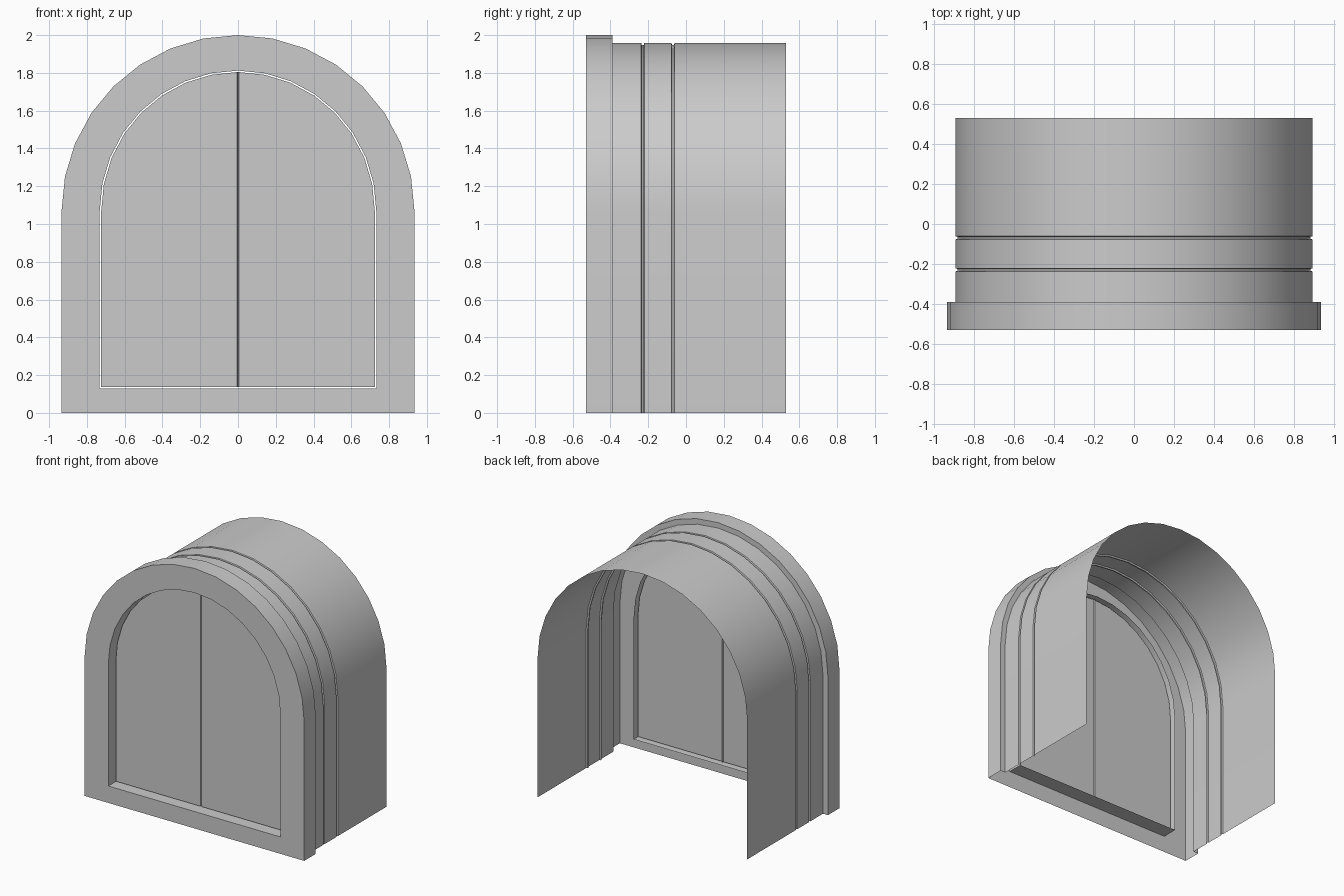
import bpy
from math import sin, cos, pi

if "Cube" in bpy.data.objects:
    bpy.data.objects.remove(bpy.data.objects["Cube"])

SPRING = 1.07   # height where the arches begin
SEG = 16        # sides of each half circle


def arch(half, top, base, y):
    """Arch outline, from bottom right over the top to bottom left."""
    pts = [(half, y, base)]
    for i in range(SEG + 1):
        a = pi * i / SEG
        pts.append((half * cos(a), y, SPRING + (top - SPRING) * sin(a)))
    return pts + [(-half, y, base)]


def make(name, verts, faces):
    mesh = bpy.data.meshes.new(name)
    mesh.from_pydata(verts, [], faces)
    obj = bpy.data.objects.new(name, mesh)
    bpy.context.collection.objects.link(obj)
    return obj


def loft(name, rows, closed_bands=0):
    """Skin a list of arches; the first bands also get a bottom side."""
    n = len(rows[0])
    faces = []
    for r in range(len(rows) - 1):
        for i in range(n if r < closed_bands else n - 1):
            j = (i + 1) % n
            faces.append((r * n + i, (r + 1) * n + i, (r + 1) * n + j, r * n + j))
    obj = make(name, [p for row in rows for p in row], faces)
    bpy.ops.object.select_all(action='DESELECT')
    bpy.context.view_layer.objects.active = obj
    obj.select_set(True)
    bpy.ops.object.shade_smooth_by_angle(angle=pi / 6)
    return obj


# Front frame: opening reveal, face, outer rim and step back to the shell
loft("front_frame", [
    arch(0.732, 1.812, 0.13, -0.41),
    arch(0.732, 1.812, 0.13, -0.53),
    arch(0.934, 2.0, 0.0, -0.53),
    arch(0.934, 2.0, 0.0, -0.39),
    arch(0.892, 1.958, 0.0, -0.39),
], closed_bands=2)

# Vaulted shell with two narrow grooves, open at back and bottom
profile = [(-0.39, 0)]
for y in (-0.229, -0.069):
    profile += [(y - 0.008, 0), (y - 0.005, 0.011), (y + 0.005, 0.011), (y + 0.008, 0)]
profile.append((0.53, 0))
loft("vault_shell", [arch(0.892 - d, 1.958 - d, 0.0, y) for y, d in profile])

# Pair of door leaves, split by a thin groove, mirrored across x
GAP = 0.006
door_y = -0.45
pts = [(max(x, GAP), y, z) for x, y, z in
       arch(0.724, 1.804, 0.138, door_y)[:SEG // 2 + 2]]
pts.append((GAP, door_y, 0.138))
n = len(pts)
pts += [(0, door_y + 0.012, 0.138), (0, door_y + 0.012, 1.804)]
door = make("door_leaves", pts, [tuple(range(n)), (n - 1, n - 2, n + 1, n)])
mirror = door.modifiers.new("mirror", 'MIRROR')
mirror.use_axis[0] = True
